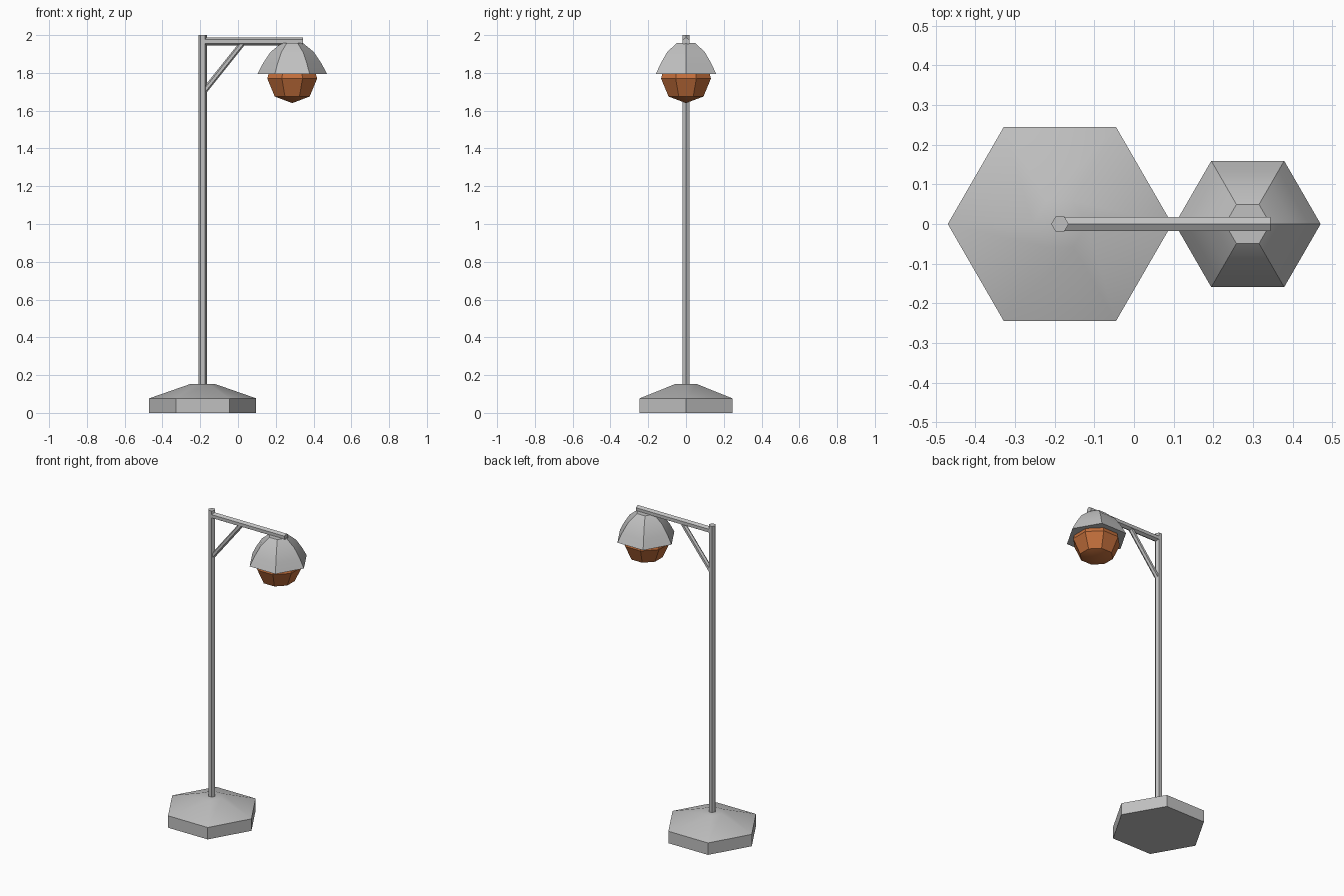
import bpy, bmesh, math
from mathutils import Vector, Matrix

cube = bpy.data.objects.get("Cube")
if cube:
    bpy.data.objects.remove(cube, do_unlink=True)


def material(name, rgb):
    m = bpy.data.materials.new(name)
    m.use_nodes = True
    color = (*rgb, 1.0)
    m.diffuse_color = color
    m.node_tree.nodes["Principled BSDF"].inputs["Base Color"].default_value = color
    return m


gray = material("gray_metal", (0.53, 0.53, 0.53))
amber = material("amber_glass", (0.55, 0.16, 0.045))


def lathe(name, profile, sides, mat, matrix, turn=0.0):
    """Loft polygon rings (radius, height); radius 0 makes a tip."""
    bm = bmesh.new()
    rings = []
    for r, z in profile:
        if r == 0:
            rings.append([bm.verts.new((0, 0, z))])
            continue
        angles = [turn + math.tau * i / sides for i in range(sides)]
        rings.append([bm.verts.new((r * math.cos(a), r * math.sin(a), z)) for a in angles])
    for low, high in zip(rings, rings[1:]):
        for i in range(sides):
            j = (i + 1) % sides
            if len(low) == 1:
                bm.faces.new((low[0], high[j], high[i]))
            else:
                bm.faces.new((low[i], low[j], high[j], high[i]))
    for ring in (rings[0], rings[-1]):
        if len(ring) > 1:
            bm.faces.new(ring)
    bmesh.ops.recalc_face_normals(bm, faces=bm.faces)
    mesh = bpy.data.meshes.new(name)
    bm.to_mesh(mesh)
    bm.free()
    mesh.materials.append(mat)
    obj = bpy.data.objects.new(name, mesh)
    obj.matrix_world = matrix
    bpy.context.collection.objects.link(obj)
    bpy.ops.object.select_all(action='DESELECT')
    obj.select_set(True)
    bpy.context.view_layer.objects.active = obj
    bpy.ops.object.shade_smooth_by_angle(angle=math.radians(30))
    return obj


def rod(name, start, end, radius):
    """Hexagonal bar in the XZ plane with its ridges above and below."""
    start, end = Vector(start), Vector(end)
    d = (end - start).normalized()
    side = Vector((0, 1, 0))
    up = side.cross(d)
    m = Matrix((up, side, d)).transposed().to_4x4()
    if m.determinant() < 0:
        m = Matrix((up, -side, d)).transposed().to_4x4()
    m.translation = start
    lathe(name, [(radius, 0), (radius, (end - start).length)], 6, gray, m)


POLE_X, LAMP_X = -0.187, 0.287
at_pole = Matrix.Translation((POLE_X, 0, 0))
at_lamp = Matrix.Translation((LAMP_X, 0, 0))

# Base and post
lathe("base", [(0.283, 0), (0.283, 0.077), (0.068, 0.152)], 6, gray, at_pole)
lathe("post", [(0.022, 0.1), (0.022, 2.0)], 6, gray, at_pole)

# Arm and diagonal brace
rod("arm", (POLE_X, 0, 1.966), (0.345, 0, 1.966), 0.021)
rod("brace", (-0.185, 0, 1.696), (0.026, 0, 1.96), 0.015)

# Lamp shade and bulb
lathe("lamp_shade", [(0.184, 1.795), (0.155, 1.85), (0.115, 1.91), (0.057, 1.958)],
      6, gray, at_lamp)
lathe("lamp_bulb", [(0, 1.64), (0.1, 1.675), (0.143, 1.77), (0.125, 1.83), (0.1, 1.86)],
      8, amber, at_lamp, math.pi / 8)
